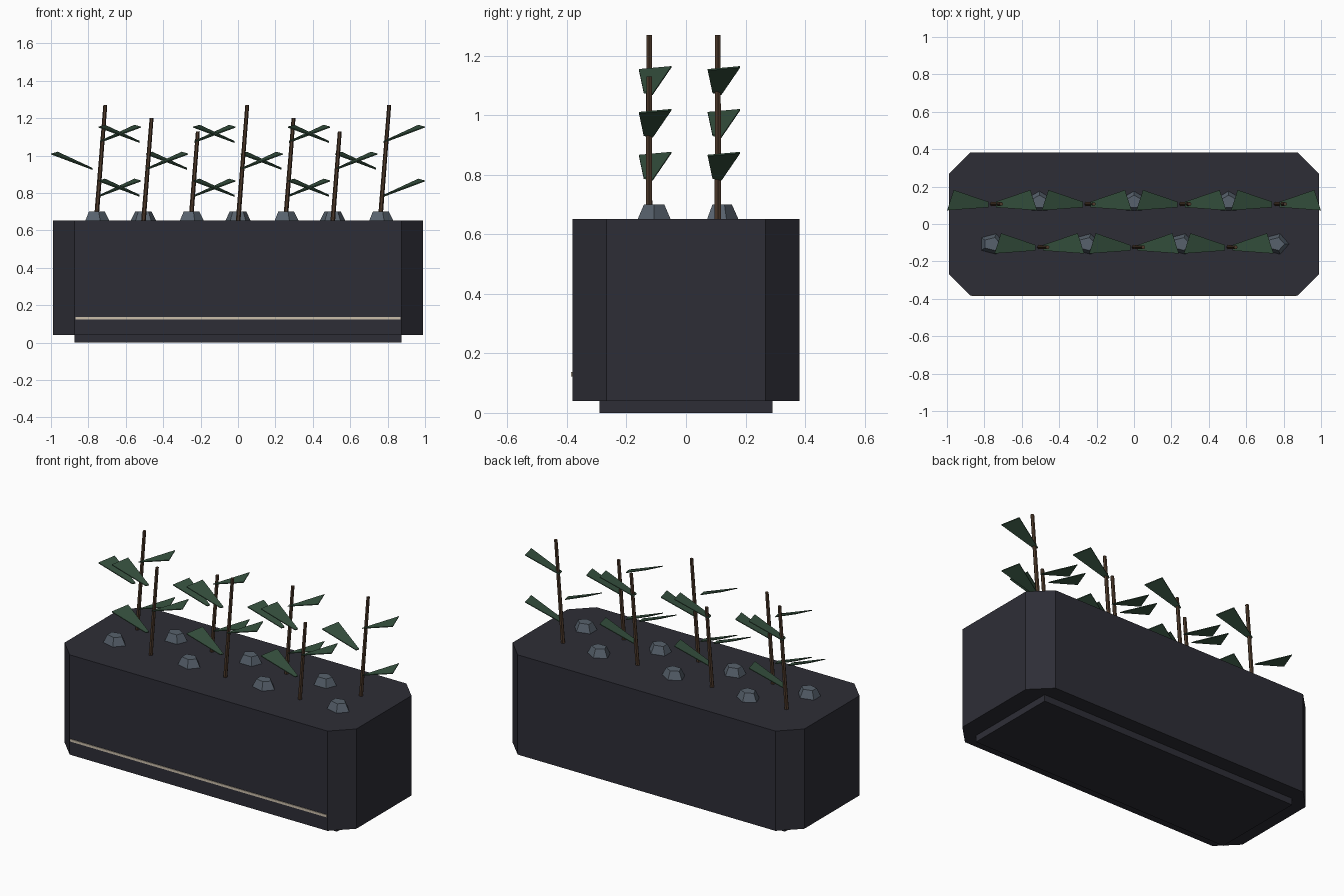
import bpy, bmesh, math
from mathutils import Vector

cube = bpy.data.objects.get("Cube")
if cube:
    bpy.data.objects.remove(cube, do_unlink=True)


def material(name, color):
    mat = bpy.data.materials.new(name)
    mat.use_nodes = True
    mat.diffuse_color = (*color, 1)
    bsdf = mat.node_tree.nodes["Principled BSDF"]
    bsdf.inputs["Base Color"].default_value = (*color, 1)
    bsdf.inputs["Roughness"].default_value = 0.85
    return mat


CHARCOAL = material("charcoal", (0.027, 0.027, 0.037))
CREAM = material("cream", (0.60, 0.52, 0.41))
BROWN = material("bark brown", (0.075, 0.042, 0.024))
GREEN = material("leaf green", (0.037, 0.083, 0.050))
GREY = material("stone grey", (0.095, 0.120, 0.150))


def finish(name, bm, mat):
    bmesh.ops.recalc_face_normals(bm, faces=bm.faces)
    mesh = bpy.data.meshes.new(name)
    bm.to_mesh(mesh)
    bm.free()
    mesh.materials.append(mat)
    obj = bpy.data.objects.new(name, mesh)
    bpy.context.collection.objects.link(obj)
    return obj


def loft(name, rings, mat):
    """Closed solid through rings that have equal point counts."""
    bm = bmesh.new()
    loops = [[bm.verts.new(p) for p in ring] for ring in rings]
    n = len(loops[0])
    for low, high in zip(loops, loops[1:]):
        for k in range(n):
            bm.faces.new((low[k], low[(k + 1) % n], high[(k + 1) % n], high[k]))
    bm.faces.new(loops[0][::-1])
    bm.faces.new(loops[-1])
    return finish(name, bm, mat)


def ring(cx, cy, z, rx, ry, sides, turn=0):
    angles = [turn + math.tau * k / sides for k in range(sides)]
    return [(cx + rx * math.cos(a), cy + ry * math.sin(a), z) for a in angles]


def box(name, x, y0, y1, z0, z1, mat):
    rect = [(-x, y0), (x, y0), (x, y1), (-x, y1)]
    return loft(name, [[(*p, z) for p in rect] for z in (z0, z1)], mat)


# Planter body with clipped corners
X, Y, CUT, SOIL = 0.99, 0.382, 0.115, 0.652
outline = [(X - CUT, -Y), (X, CUT - Y), (X, Y - CUT), (X - CUT, Y),
           (CUT - X, Y), (-X, Y - CUT), (-X, CUT - Y), (CUT - X, -Y)]
loft("planter_body", [[(*p, z) for p in outline] for z in (0.04, SOIL)], CHARCOAL)

# Recessed foot and front trim line
box("planter_foot", X - CUT, -0.29, 0.29, 0, 0.04, CHARCOAL)
box("front_trim", 0.87, -Y - 0.004, -Y + 0.002, 0.123, 0.138, CREAM)


def leaf(name, x, y, z, side):
    """Thin blade that widens away from the stem and rises outward."""
    blade = [(0.02, -0.018, 0.006), (0.24, -0.034, 0.082),
             (0.205, 0.075, 0.092), (0.02, 0.012, 0)]
    top = [Vector((x + side * dx, y + dy, z + dz)) for dx, dy, dz in blade]
    return loft(name, [[p - Vector((0, 0, 0.005)) for p in top], top], GREEN)


# Saplings alternate between two rows, with a stone in the opposite row
for i in range(7):
    x = (i - 3) * 0.253
    back = i % 2 == 0
    y = 0.107 if back else -0.124
    height = 1.27 - 0.07 * (i % 3)
    lean = 0.08 * (height - SOIL)
    loft(f"stem_{i + 1}", [ring(x, y, SOIL - 0.01, 0.0125, 0.0125, 6),
                           ring(x + lean, y, height, 0.0105, 0.0105, 6)], BROWN)
    for level in range(3):
        side = 1 if (level + i) % 2 == 0 else -1
        leaf(f"leaf_{i + 1}_{level + 1}", x, y, 0.785 + 0.144 * level, side)
    sy = -0.107 if back else 0.118
    turn = 0 if back else math.pi / 2
    loft(f"stone_{i + 1}", [ring(x, sy, SOIL - 0.01, 0.076, 0.062, 5, turn),
                            ring(x, sy, 0.70, 0.047, 0.036, 5, turn)], GREY)
